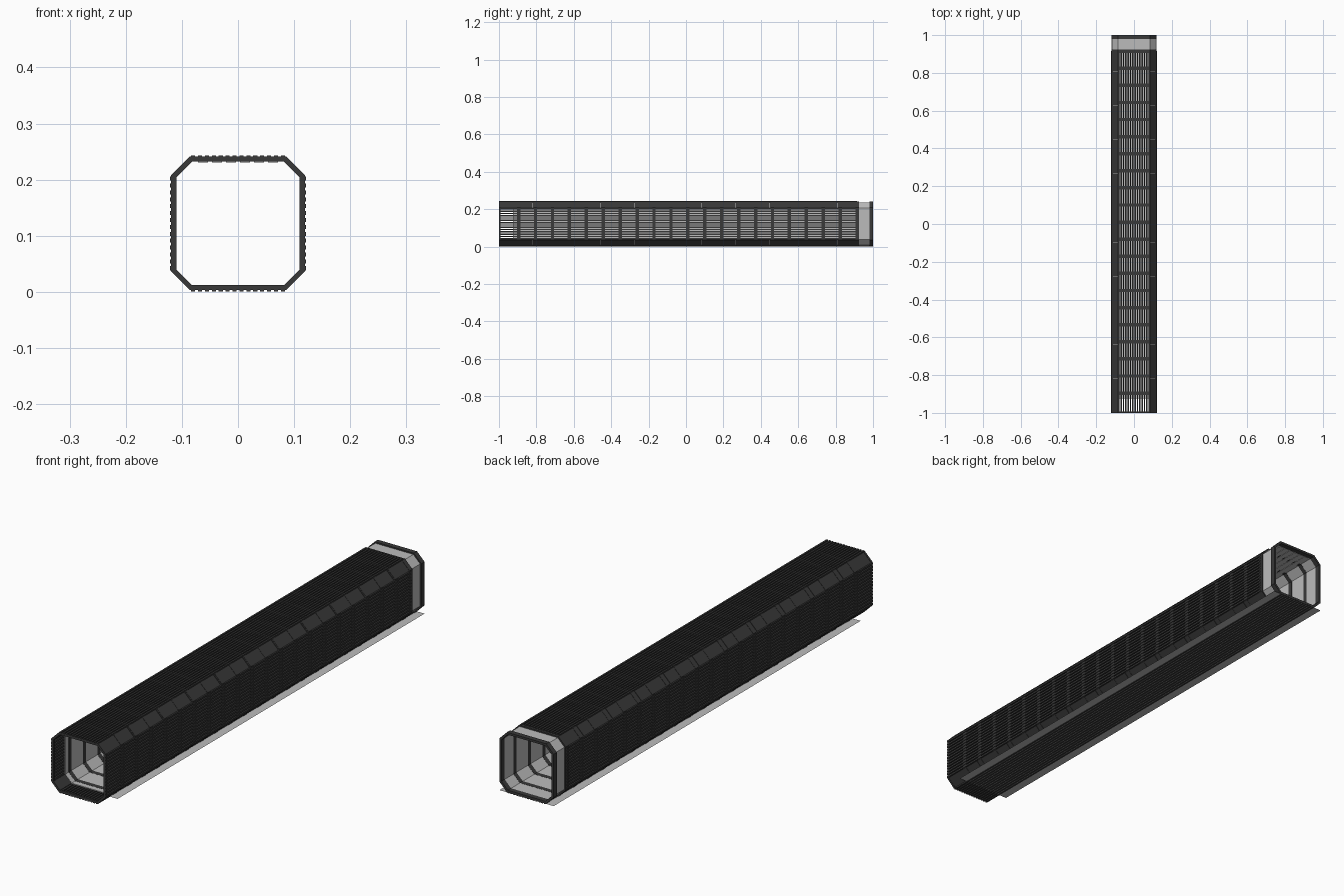
import bpy, bmesh, math

if "Cube" in bpy.data.objects:
    bpy.data.objects.remove(bpy.data.objects["Cube"])

ZC = 0.122          # height of the tube axis
H, C = 0.119, 0.086  # half size and half flat of the octagon


def mat(name, v):
    m = bpy.data.materials.new(name)
    m.diffuse_color = (v, v, v, 1)
    m.use_nodes = True
    m.node_tree.nodes["Principled BSDF"].inputs["Base Color"].default_value = m.diffuse_color
    return m


DARK = mat("dark_metal", 0.04)
GREY = mat("grey_metal", 0.5)


def finish(name, bm, m, normals=True):
    if normals:
        bmesh.ops.recalc_face_normals(bm, faces=bm.faces)
    me = bpy.data.meshes.new(name)
    bm.to_mesh(me)
    bm.free()
    me.materials.append(m)
    ob = bpy.data.objects.new(name, me)
    bpy.context.collection.objects.link(ob)
    return ob


def octagon(inset):
    h, c = H - inset, C - inset * (math.sqrt(2) - 1)
    return [(c, -h), (h, -c), (h, c), (c, h), (-c, h), (-h, c), (-h, -c), (-c, -h)]


def extrude(bm, section, y0, y1):
    # closed prism from an (x, z) section around the tube axis
    a = [bm.verts.new((x, y0, z + ZC)) for x, z in section]
    b = [bm.verts.new((x, y1, z + ZC)) for x, z in section]
    n = len(section)
    bm.faces.new(a)
    bm.faces.new(b[::-1])
    for i in range(n):
        j = (i + 1) % n
        bm.faces.new((a[i], b[i], b[j], a[j]))


def ring(bm, y0, y1, out, inn):
    # octagonal frame made of eight trapezoid bars
    o, n = octagon(out), octagon(inn)
    loops = [[bm.verts.new((x, y, z + ZC)) for x, z in p]
             for y, p in ((y0, o), (y1, o), (y1, n), (y0, n))]
    for k in range(4):
        p, q = loops[k], loops[(k + 1) % 4]
        for i in range(8):
            j = (i + 1) % 8
            bm.faces.new((p[i], q[i], q[j], p[j]))


# evenly spaced ribs, plus end frames
bm = bmesh.new()
for i in range(21):
    y = -0.895 + i * 0.0905
    ring(bm, y - 0.009, y + 0.009, 0.0, 0.009)
finish("ribs", bm, DARK)
bm = bmesh.new()
ring(bm, -1.0, -0.992, 0.0, 0.009)
ring(bm, 0.98, 1.0, 0.0, 0.009)
finish("end_frames", bm, DARK)

# long slats on the four flat sides
bm = bmesh.new()
N = 14
step = 2 * C / N
for side in range(4):
    ca, sa = [(1, 0), (0, 1), (-1, 0), (0, -1)][side]
    for i in range(N):
        u = -C + (i + 0.5) * step
        w = 0.0036
        sec = [(u - w, 0.114), (u + w, 0.114), (u + w, 0.1215), (u - w, 0.1215)]
        y1 = 1.0 if side == 2 else 0.915
        extrude(bm, [(x * ca - z * sa, x * sa + z * ca) for x, z in sec], -1.0, y1)
finish("wall_slats", bm, DARK)

# solid corner panels in repeating lengths
bm = bmesh.new()
o, n = octagon(0.001), octagon(0.008)
for i in (0, 2, 4, 6):
    for k in range(11):
        y = -1.0 + k * 0.181
        extrude(bm, [o[i], o[i + 1], n[i + 1], n[i]], y, min(y + 0.179, 0.915))
finish("corner_panels", bm, DARK)

# grey inner lining
bm = bmesh.new()
ring(bm, -0.925, 0.999, 0.0055, 0.0085)
finish("inner_lining", bm, GREY)

# thin base sheet reaching past the lower corners
bm = bmesh.new()
bm.faces.new([bm.verts.new(p) for p in
              ((-0.119, -0.925, 0.0025), (0.119, -0.925, 0.0025),
               (0.119, 1.0, 0.0025), (-0.119, 1.0, 0.0025))])
finish("base_sheet", bm, GREY, False)

# narrow strips under the ceiling
bm = bmesh.new()
for i in range(6):
    x = -0.0625 + i * 0.025
    extrude(bm, [(x - 0.009, 0.109), (x + 0.009, 0.109),
                 (x + 0.009, 0.111), (x - 0.009, 0.111)], -0.92, 0.98)
finish("ceiling_strips", bm, GREY)
